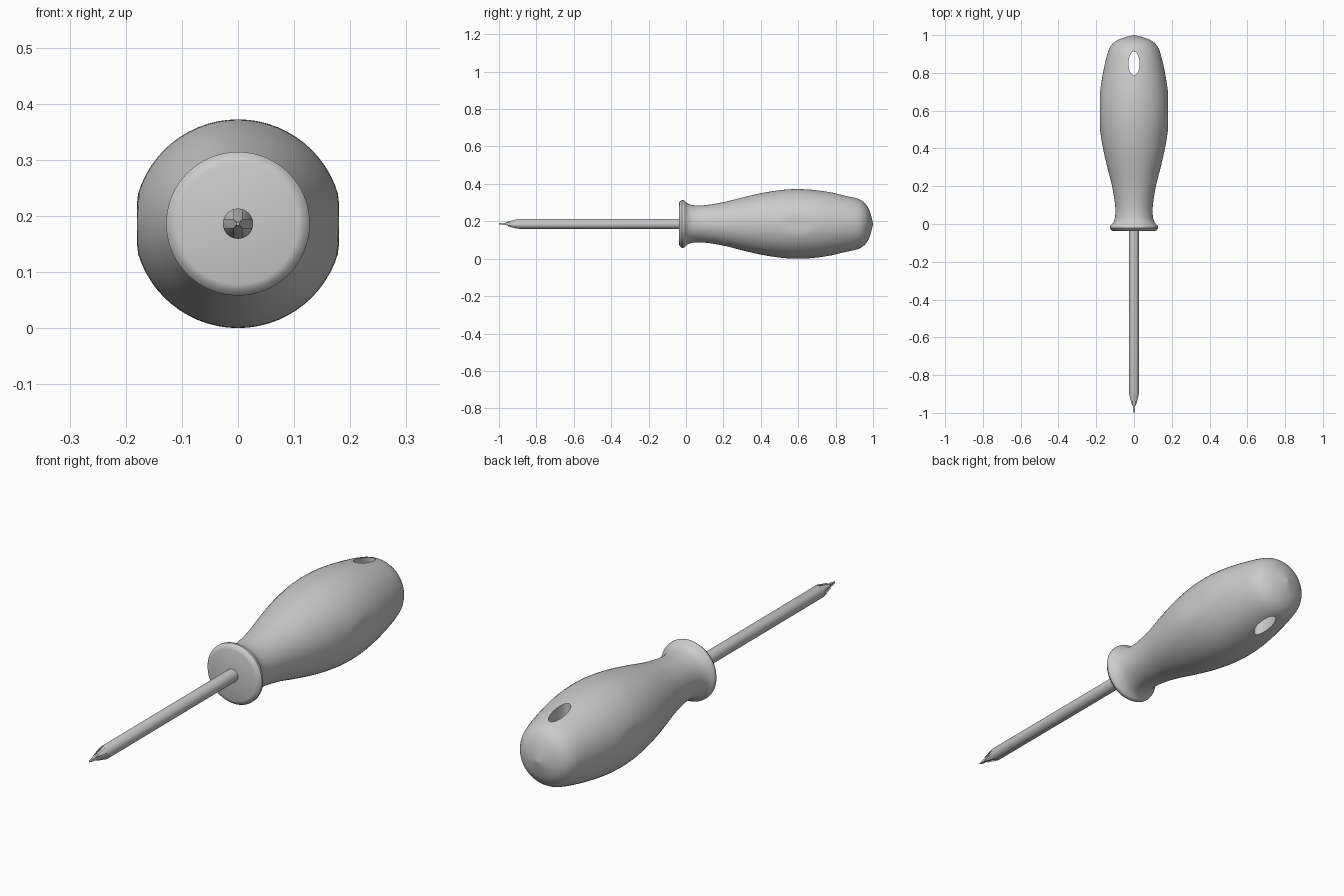
import bpy, bmesh, math
from mathutils import Vector

if "Cube" in bpy.data.objects:
    bpy.data.objects.remove(bpy.data.objects["Cube"])

AXIS_Z = 0.186   # height of the tool's long axis
SEGS = 64

grey = bpy.data.materials.new("satin grey")
grey.diffuse_color = (0.6, 0.6, 0.6, 1)
grey.use_nodes = True
grey.node_tree.nodes["Principled BSDF"].inputs["Base Color"].default_value = grey.diffuse_color


def make_object(name, bm):
    bmesh.ops.recalc_face_normals(bm, faces=bm.faces)
    mesh = bpy.data.meshes.new(name)
    bm.to_mesh(mesh)
    bm.free()
    mesh.materials.append(grey)
    ob = bpy.data.objects.new(name, mesh)
    bpy.context.collection.objects.link(ob)
    return ob


def lathe(name, profile, segs, flat_x=None):
    """Revolve (y, radius) points about the long axis; flat_x trims the sides."""
    bm = bmesh.new()
    rings = []
    for y, r in profile:
        ring = []
        for i in range(segs):
            a = 2 * math.pi * i / segs
            x = r * math.cos(a)
            if flat_x:
                x = max(-flat_x, min(flat_x, x))
            ring.append(bm.verts.new((x, y, AXIS_Z + r * math.sin(a))))
        rings.append(ring)
    for a, b in zip(rings, rings[1:]):
        for i in range(segs):
            j = (i + 1) % segs
            bm.faces.new((a[i], a[j], b[j], b[i]))
    bm.faces.new(rings[0])
    bm.faces.new(rings[-1])
    return make_object(name, bm)


def smooth_curve(pts, steps):
    """Catmull-Rom curve through the points."""
    p = [Vector(q) for q in pts]
    p = [2 * p[0] - p[1]] + p + [2 * p[-1] - p[-2]]
    out = []
    for a, b, c, d in zip(p, p[1:], p[2:], p[3:]):
        for k in range(steps):
            t = k / steps
            out.append(0.5 * (2 * b + (c - a) * t + (2 * a - 5 * b + 4 * c - d) * t * t
                              + (3 * b - a - 3 * c + d) * t ** 3))
    return [tuple(v) for v in out] + [tuple(p[-2])]


def prism(name, outline, offset):
    """Extrude a closed outline along an offset vector."""
    bm = bmesh.new()
    face = bm.faces.new([bm.verts.new(v) for v in outline])
    ext = bmesh.ops.extrude_face_region(bm, geom=[face])
    bmesh.ops.translate(bm, vec=offset,
                        verts=[v for v in ext["geom"] if isinstance(v, bmesh.types.BMVert)])
    return make_object(name, bm)


def cut_and_shade(ob, cutters, angle):
    for c in cutters:
        mod = ob.modifiers.new("cut", 'BOOLEAN')
        mod.operation = 'DIFFERENCE'
        mod.solver = 'EXACT'
        mod.object = c
    dg = bpy.context.evaluated_depsgraph_get()
    mesh = bpy.data.meshes.new_from_object(ob.evaluated_get(dg))
    ob.modifiers.clear()
    ob.data = mesh
    for c in cutters:
        bpy.data.objects.remove(c)
    mesh.shade_smooth()
    mesh.set_sharp_from_angle(angle=math.radians(angle))


# handle: flat front disc, chamfered collar, swelling grip and rounded butt
grip = smooth_curve([(-0.022, 0.128), (-0.010, 0.126), (0.008, 0.110), (0.04, 0.100),
                     (0.10, 0.100), (0.20, 0.116), (0.30, 0.141), (0.40, 0.164),
                     (0.50, 0.180), (0.59, 0.186), (0.69, 0.181), (0.80, 0.164),
                     (0.90, 0.141), (0.945, 0.121), (0.972, 0.090), (0.988, 0.050),
                     (1.0, 0.002)], 4)
handle = lathe("handle", [(-0.038, 0.108), (-0.034, 0.119)] + grip, SEGS, flat_x=0.18)

# hanging hole through the butt end
hole = prism("hole_cutter",
             [(0.029 * math.cos(2 * math.pi * i / 32), 0.85 + 0.063 * math.sin(2 * math.pi * i / 32), -0.1)
              for i in range(32)], (0, 0, 0.6))
cut_and_shade(handle, [hole], 35)

# steel shaft with a tapered point
shaft = lathe("shaft", [(-1.0, 0.003), (-0.9, 0.027), (-0.02, 0.027)], 32)

# four sloping grooves that form the cross-shaped tip
grooves = []
for k in range(4):
    a = k * math.pi / 2
    out = Vector((math.cos(a), 0, math.sin(a)))
    side = Vector((-math.sin(a), 0, math.cos(a)))
    base = Vector((0, 0, AXIS_Z)) - side * 0.0075
    section = [(-1.01, 0.0025), (-0.94, 0.008), (-0.885, 0.0285), (-0.885, 0.06), (-1.01, 0.06)]
    grooves.append(prism("groove_cutter", [base + out * r + Vector((0, y, 0)) for y, r in section],
                         side * 0.015))
cut_and_shade(shaft, grooves, 30)
